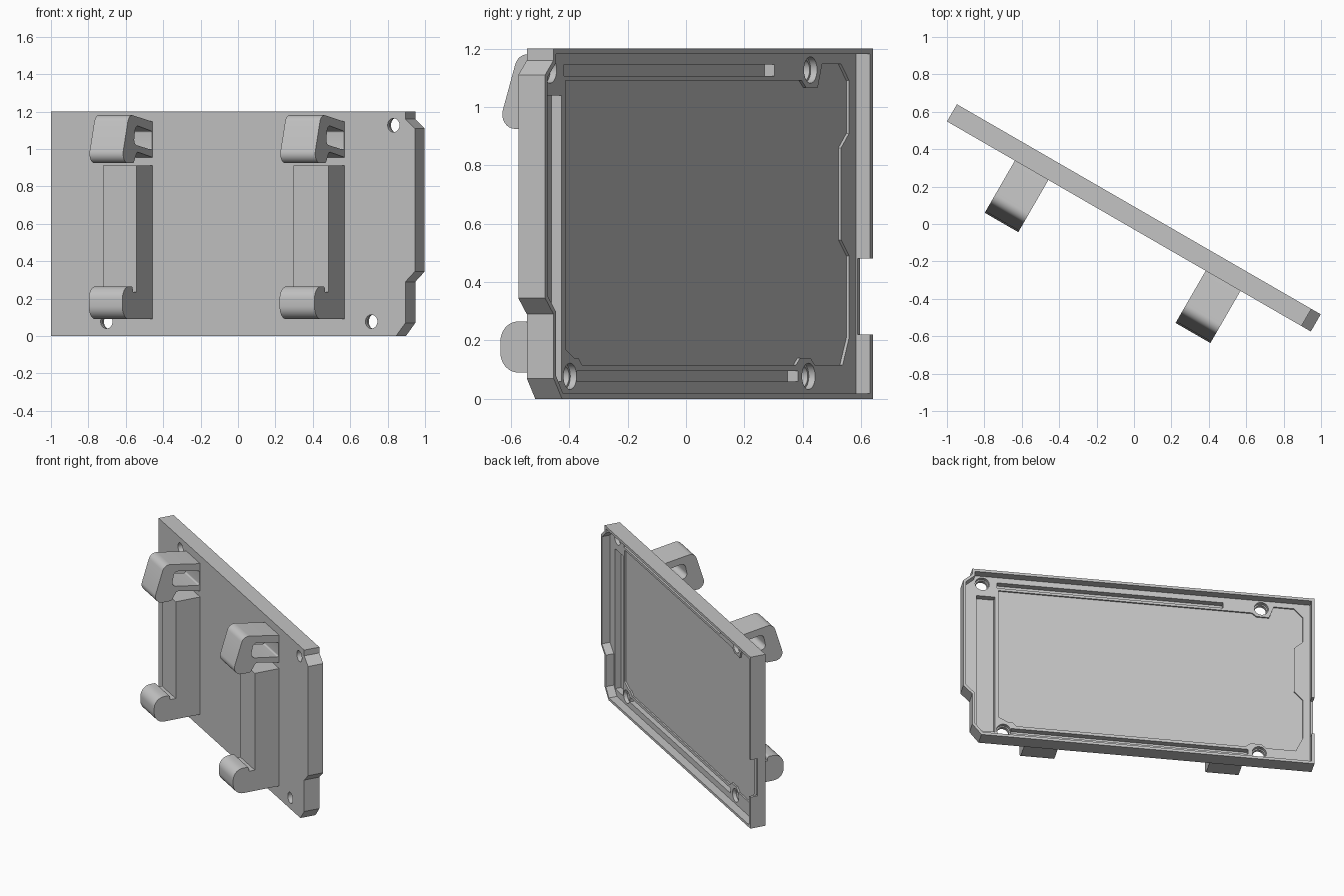
import bpy, bmesh, math
from mathutils import Vector

cube = bpy.data.objects.get("Cube")
if cube:
    bpy.data.objects.remove(cube, do_unlink=True)

TURN = math.radians(-30)
FRONT, BACK, H = -0.025, 0.081, 1.2      # plate faces and height
FLOOR, POCKET = 0.025, 0.014             # recess depths

grey = bpy.data.materials.new("plain_grey")
grey.use_nodes = True
grey.diffuse_color = (0.55, 0.55, 0.55, 1)
grey.node_tree.nodes["Principled BSDF"].inputs["Base Color"].default_value = (0.55, 0.55, 0.55, 1)


def prism(name, pts, lo, hi, axis="y"):
    """Extrude a profile: (x, z) along y, or (y, z) along x."""
    bm = bmesh.new()
    put = (lambda p, t: (p[0], t, p[1])) if axis == "y" else (lambda p, t: (t, p[0], p[1]))
    face = bm.faces.new([bm.verts.new(put(p, lo)) for p in pts])
    new = bmesh.ops.extrude_face_region(bm, geom=[face])["geom"]
    move = Vector((0, hi - lo, 0) if axis == "y" else (hi - lo, 0, 0))
    bmesh.ops.translate(bm, vec=move, verts=[v for v in new if isinstance(v, bmesh.types.BMVert)])
    bmesh.ops.recalc_face_normals(bm, faces=bm.faces)
    mesh = bpy.data.meshes.new(name)
    bm.to_mesh(mesh)
    bm.free()
    mesh.materials.append(grey)
    ob = bpy.data.objects.new(name, mesh)
    bpy.context.collection.objects.link(ob)
    return ob


def rect(x0, x1, z0, z1):
    return [(x0, z0), (x1, z0), (x1, z1), (x0, z1)]


def disc(x, z, r, n=32):
    return [(x + r * math.cos(i * math.tau / n), z + r * math.sin(i * math.tau / n)) for i in range(n)]


def rounded(corners, n=8):
    """Replace each (a, b, radius) corner with a fillet arc."""
    out = []
    for i, (a, b, r) in enumerate(corners):
        p = Vector((a, b))
        if r == 0:
            out.append(p)
            continue
        d0 = (Vector(corners[i - 1][:2]) - p).normalized()
        d1 = (Vector(corners[(i + 1) % len(corners)][:2]) - p).normalized()
        half = d0.angle(d1) / 2
        centre = p + (d0 + d1).normalized() * (r / math.sin(half))
        s = p + d0 * (r / math.tan(half)) - centre
        e = p + d1 * (r / math.tan(half)) - centre
        sweep = s.angle(e)
        for k in range(n + 1):
            t = k / n
            w0, w1 = math.sin((1 - t) * sweep), math.sin(t * sweep)
            out.append(centre + (s * w0 + e * w1) / math.sin(sweep))
    return out


def carve(ob, cutters):
    """Subtract the cutters, bake the result and drop the cutters."""
    for c in cutters:
        c.hide_render = True
        m = ob.modifiers.new("cut", "BOOLEAN")
        m.operation, m.solver, m.object = "DIFFERENCE", "EXACT", c
    bpy.context.view_layer.update()
    deps = bpy.context.evaluated_depsgraph_get()
    mesh = bpy.data.meshes.new_from_object(ob.evaluated_get(deps))
    ob.modifiers.clear()
    ob.data = mesh
    for c in cutters:
        bpy.data.objects.remove(c, do_unlink=True)


# Plate with a stepped end, and the same outline inset for its rim
def outline(t):
    k = 0.4 * t
    return [(-1.14 + t, t), (0.99 - k, t), (1.048 - t, 0.07 + k), (1.048 - t, 0.29 + k),
            (1.106 - t, 0.345 + k), (1.106 - t, 1.11 - k), (1.048 - t, 1.16 - k),
            (1.048 - t, H - t), (-1.14 + t, H - t)]


plate = prism("back_plate", outline(0), FRONT, BACK)
cuts = [prism("rim_cut", outline(0.018), FLOOR, 0.2)]

# Shallow pocket that steps around the screw holes and side tab
pocket = [(0.87, 0.17), (0.81, 0.14), (0.78, 0.14), (0.755, 0.115),
          (-0.71, 0.115), (-0.74, 0.14), (-0.81, 0.14), (-0.84, 0.115),
          (-1.03, 0.115), (-1.075, 0.21), (-1.075, 0.49), (-1.02, 0.545),
          (-1.02, 0.86), (-1.075, 0.91), (-1.075, 1.09), (-1.02, 1.147),
          (-0.89, 1.147), (-0.86, 1.067), (-0.78, 1.067), (-0.75, 1.09), (0.87, 1.09)]
cuts.append(prism("pocket_cut", pocket, POCKET, 0.05))

# Long seal grooves and the notch in the end wall
for x0, x1, z0, z1 in [(-0.565, 0.88, 1.107, 1.145), (-0.725, 0.79, 0.06, 0.095),
                       (0.895, 1.012, 0.06, 1.04)]:
    cuts.append(prism("groove_cut", rect(x0, x1, z0, z1), -0.016, 0.05))
cuts.append(prism("notch_cut", rect(-1.3, -1.1, 0.22, 0.48), 0.031, 0.2))

# Counterbored screw holes
for x, z in [(0.975, 1.127), (0.838, 0.077), (-0.797, 0.077), (-0.81, 1.127)]:
    cuts.append(prism("hole_cut", disc(x, z, 0.037), -0.1, 0.06))
    cuts.append(prism("bore_cut", disc(x, z, 0.045), 0.0, 0.055))
carve(plate, cuts)
parts = [plate]

# Two rail clips: a spine with a lower hook, and a springy upper hook
spine = rounded([(-0.022, 0.09, 0), (-0.347, 0.09, 0.07), (-0.347, 0.265, 0.07),
                 (-0.235, 0.265, 0.015), (-0.235, 0.235, 0), (-0.196, 0.235, 0),
                 (-0.196, 0.912, 0), (-0.022, 0.912, 0)])
hook = rounded([(-0.022, 1.145, 0), (-0.275, 1.187, 0.05), (-0.357, 0.925, 0.05),
                (-0.225, 0.925, 0.02), (-0.19, 0.985, 0.02), (-0.022, 0.955, 0)])
slot = rounded([(-0.03, 0.995, 0.01), (-0.225, 1.025, 0.03),
                (-0.205, 1.128, 0.03), (-0.03, 1.095, 0.01)])
for side, x0, x1 in [("right", -0.721, -0.514), ("left", 0.457, 0.672)]:
    parts.append(prism(side + "_clip_spine", spine, x0, x1, "x"))
    top = prism(side + "_clip_hook", hook, x0, x1, "x")
    carve(top, [prism("slot_cut", slot, x0 - 0.1, x1 + 0.1, "x")])
    parts.append(top)

# Turn the whole assembly and smooth the rounded faces
bpy.ops.object.select_all(action="DESELECT")
for ob in parts:
    ob.rotation_euler.z = TURN
    ob.select_set(True)
bpy.context.view_layer.objects.active = plate
bpy.ops.object.shade_smooth_by_angle(angle=math.radians(30))
